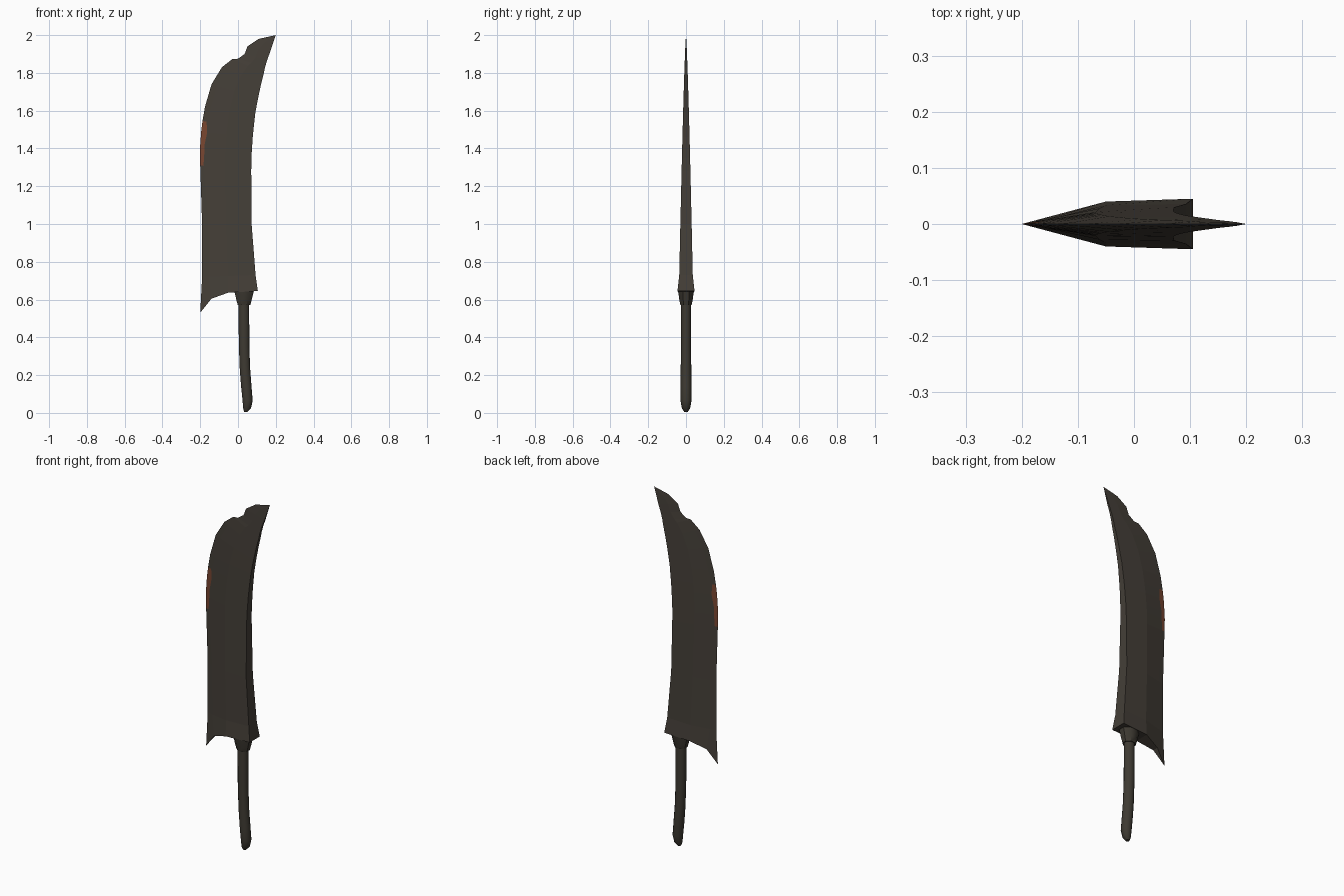
import bpy, bmesh, math

if "Cube" in bpy.data.objects:
    bpy.data.objects.remove(bpy.data.objects["Cube"])


def material(name, rgb):
    m = bpy.data.materials.new(name)
    m.diffuse_color = (*rgb, 1)
    m.use_nodes = True
    m.node_tree.nodes["Principled BSDF"].inputs["Base Color"].default_value = m.diffuse_color
    return m


steel = material("dark_steel", (0.058, 0.049, 0.039))
rust = material("rust", (0.19, 0.06, 0.03))
grip = material("dark_grip", (0.048, 0.042, 0.032))


def make_object(name, rings, caps, mats, paint=None, smooth=False):
    """Loft closed rings of equal length, then close the ends with caps."""
    bm = bmesh.new()
    rows = [[bm.verts.new(p) for p in ring] for ring in rings]
    n = len(rows[0])
    for i in range(len(rows) - 1):
        for j in range(n):
            k = (j + 1) % n
            f = bm.faces.new((rows[i][j], rows[i][k], rows[i + 1][k], rows[i + 1][j]))
            f.material_index = paint(i, j) if paint else 0
    for row, idx in caps:
        bm.faces.new([rows[row][j] for j in idx])
    bmesh.ops.remove_doubles(bm, verts=bm.verts, dist=0.0002)
    bmesh.ops.recalc_face_normals(bm, faces=bm.faces)
    me = bpy.data.meshes.new(name)
    bm.to_mesh(me)
    bm.free()
    for m in mats:
        me.materials.append(m)
    ob = bpy.data.objects.new(name, me)
    bpy.context.collection.objects.link(ob)
    if smooth:
        bpy.ops.object.select_all(action='DESELECT')
        ob.select_set(True)
        bpy.context.view_layer.objects.active = ob
        bpy.ops.object.shade_smooth_by_angle(angle=math.radians(40))
    return ob


# Blade stations: cutting edge x, z, then spine x, z
stations = [
    (-.20, .53, .105, .645), (-.19, .72, .093, .73), (-.19, 1.0, .072, 1.0),
    (-.20, 1.31, .07, 1.28), (-.202, 1.38, .071, 1.35), (-.20, 1.42, .074, 1.40),
    (-.195, 1.49, .078, 1.46), (-.188, 1.545, .083, 1.51), (-.175, 1.62, .092, 1.59),
    (-.14, 1.74, .107, 1.67), (-.085, 1.83, .122, 1.74), (-.03, 1.873, .137, 1.80),
    (0, 1.875, .143, 1.83), (.035, 1.90, .155, 1.87), (.05, 1.94, .17, 1.91),
    (.11, 1.98, .183, 1.95), (.20, 2.0, .20, 2.0)]
rust_width = {3: .13, 4: .18, 5: .17, 6: .24, 7: .16}


def half_thickness(z):
    return 0.036 * max(0, (2 - z) / 1.28) ** 0.75


blade_rings = []
for i, (ex, ez, sx, sz) in enumerate(stations):
    t = rust_width.get(i, 0.25)
    rx, rz = ex + (sx - ex) * .49, ez + (sz - ez) * .49
    mx, mz = ex + (rx - ex) * t, ez + (rz - ez) * t
    ry, sy = half_thickness(rz) * .93, half_thickness(sz)
    my = ry * t
    if i == 0:  # flared heel with a concave lower edge
        rx, rz, ry, sy = -.05, .637, .040, .045
        mx, mz, my = -.14, .605, .016
    blade_rings.append([(ex, 0, ez), (mx, -my, mz), (rx, -ry, rz), (sx, -sy, sz),
                        (sx, sy, sz), (rx, ry, rz), (mx, my, mz)])

make_object("blade", blade_rings, [(0, (0, 1, 6)), (0, (1, 2, 5, 6)), (0, (2, 3, 4, 5))],
            [steel, rust], paint=lambda i, j: int(3 <= i <= 6 and j in (0, 6)))


def oval_rings(sections, sides):
    """Horizontal ovals from (centre x, z, radius x, radius y)."""
    return [[(cx + rx * math.cos(a), ry * math.sin(a), z)
             for a in (2 * math.pi * (k + .5) / sides for k in range(sides))]
            for cx, z, rx, ry in sections]


# Collar between the blade and the grip
collar = [(.032, .570, .036, .032), (.032, .595, .043, .038), (.032, .642, .055, .044)]
make_object("collar", oval_rings(collar, 8), [(0, range(8)), (2, range(8))], [grip], smooth=True)

# Grip that bends toward the spine at its rounded end
handle = [(.042, .006, .010, .010), (.048, .025, .022, .022), (.051, .065, .028, .029),
          (.044, .14, .029, .029), (.037, .23, .029, .028), (.032, .36, .029, .027),
          (.031, .60, .030, .027)]
make_object("handle", oval_rings(handle, 10), [(0, range(10)), (6, range(10))], [grip], smooth=True)
